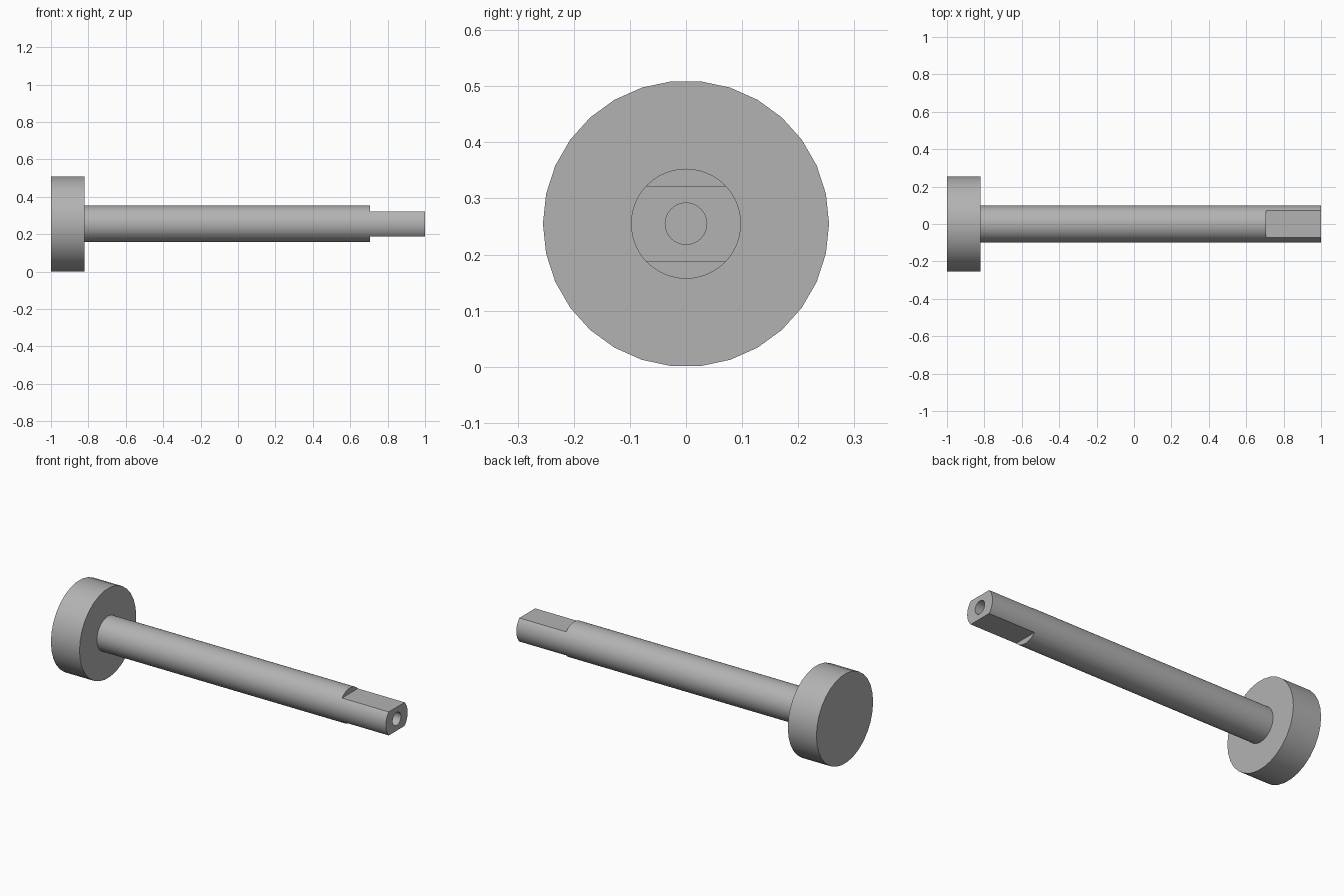
import bpy
import math

AXIS_Z = 0.255       # height of the shaft axis
HEAD_R = 0.255
SHAFT_R = 0.098
HOLE_R = 0.037
FLAT = 0.067         # axis to flat distance
HEAD_X, FLAT_X, HOLE_X = -0.82, 0.705, 0.75

if "Cube" in bpy.data.objects:
    bpy.data.objects.remove(bpy.data.objects["Cube"], do_unlink=True)

steel = bpy.data.materials.new("plain grey")
steel.use_nodes = True
grey = (0.45, 0.45, 0.45, 1)
steel.diffuse_color = grey
steel.node_tree.nodes["Principled BSDF"].inputs["Base Color"].default_value = grey


def rod(name, radius, x0, x1, sides):
    """Cylinder lying along x, with a vertex at its top."""
    bpy.ops.mesh.primitive_cylinder_add(
        vertices=sides, radius=radius, depth=x1 - x0,
        location=((x0 + x1) / 2, 0, AXIS_Z), rotation=(0, math.pi / 2, 0))
    ob = bpy.context.object
    ob.name = name
    bpy.ops.object.transform_apply(location=False, rotation=True, scale=True)
    ob.data.materials.append(steel)
    return ob


def combine(target, tool, operation):
    """Apply a boolean, then drop the tool object."""
    tool.hide_render = True
    bpy.context.view_layer.objects.active = target
    mod = target.modifiers.new(operation.title(), "BOOLEAN")
    mod.operation = operation
    mod.solver = "EXACT"
    mod.object = tool
    bpy.ops.object.modifier_apply(modifier=mod.name)
    bpy.data.objects.remove(tool, do_unlink=True)


# Round head and the long shaft, overlapping slightly inside the head
pin = rod("headed_shaft", HEAD_R, -1, HEAD_X, 30)
combine(pin, rod("shaft", SHAFT_R, HEAD_X - 0.06, 1, 48), "UNION")

# Two opposite flats at the shaft's end
for side in (-1, 1):
    bpy.ops.mesh.primitive_cube_add(
        size=1, location=(FLAT_X + 0.25, 0, AXIS_Z + side * (FLAT + 0.1)))
    cutter = bpy.context.object
    cutter.name = "flat_cutter"
    cutter.scale = (0.5, 0.5, 0.2)
    bpy.ops.object.transform_apply(location=False, rotation=False, scale=True)
    cutter.data.materials.append(steel)
    combine(pin, cutter, "DIFFERENCE")

# Blind hole in the end face
combine(pin, rod("hole_cutter", HOLE_R, HOLE_X, 1.1, 32), "DIFFERENCE")

# Smooth round walls, crisp rims
bpy.ops.object.select_all(action="DESELECT")
pin.select_set(True)
bpy.context.view_layer.objects.active = pin
bpy.ops.object.shade_smooth_by_angle(angle=math.radians(30))
